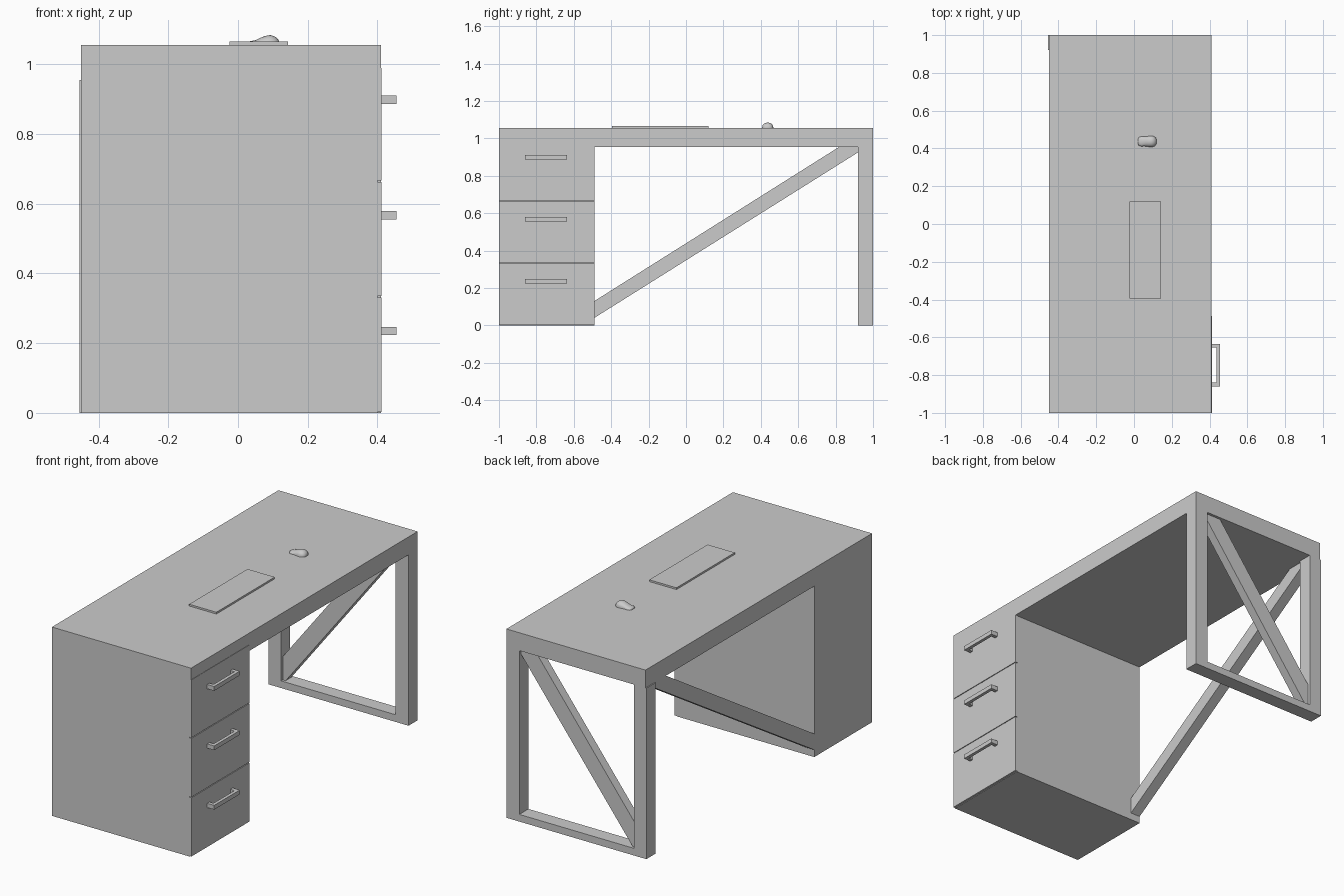
import bpy, bmesh, math

if "Cube" in bpy.data.objects:
    bpy.data.objects.remove(bpy.data.objects["Cube"])


def finish(name, bm):
    bmesh.ops.recalc_face_normals(bm, faces=bm.faces)
    me = bpy.data.meshes.new(name)
    bm.to_mesh(me)
    bm.free()
    ob = bpy.data.objects.new(name, me)
    bpy.context.collection.objects.link(ob)
    return ob


def box(name, x, y, z):
    """Box from (min, max) ranges."""
    bm = bmesh.new()
    bmesh.ops.create_cube(bm, size=1)
    for v in bm.verts:
        for i, r in enumerate((x, y, z)):
            v.co[i] = r[0] if v.co[i] < 0 else r[1]
    return finish(name, bm)


def prism(name, pts, offset):
    """Extrude a planar polygon by an offset vector."""
    bm = bmesh.new()
    face = bm.faces.new([bm.verts.new(p) for p in pts])
    ext = bmesh.ops.extrude_face_region(bm, geom=[face], use_keep_orig=True)
    moved = [g for g in ext["geom"] if isinstance(g, bmesh.types.BMVert)]
    bmesh.ops.translate(bm, verts=moved, vec=offset)
    return finish(name, bm)


BACK, FRONT, UNDER, TOP = -0.45, 0.41, 0.955, 1.055

# Desktop and drawer cabinet
box("desktop", (BACK, FRONT), (-1, 1), (UNDER, TOP))
box("cabinet", (BACK, 0.40), (-1, -0.49), (0, UNDER))

# Drawer fronts and U-shaped handles
for i, (z0, z1) in enumerate(((0.003, 0.331), (0.335, 0.663), (0.667, 0.99)), 1):
    box(f"drawer_front_{i}", (0.395, 0.412), (-1, -0.488), (z0, z1))
    zc = 0.235 + (i - 1) * 0.332
    handle = [(0.412, -0.86), (0.455, -0.86), (0.455, -0.635), (0.412, -0.635),
              (0.412, -0.655), (0.437, -0.655), (0.437, -0.84), (0.412, -0.84)]
    prism(f"drawer_handle_{i}", [(x, y, zc - 0.012) for x, y in handle], (0, 0, 0.024))

# End leg frame: two posts, floor rail and diagonal
box("front_leg", (0.33, FRONT), (0.92, 1), (0, UNDER))
box("back_leg", (-0.455, -0.378), (0.92, 1), (0, UNDER))
box("floor_rail", (-0.378, 0.33), (0.92, 1), (0, 0.04))
diag = [(0.33, UNDER), (0.23, UNDER), (-0.378, 0.17), (-0.378, 0.04), (-0.36, 0.04), (0.33, 0.93)]
prism("end_brace", [(x, 0.935, z) for x, z in diag], (0, 0.05, 0))

# Long diagonal brace along the back
long = [(-0.49, 0.04), (-0.49, 0.13), (0.82, UNDER), (0.92, UNDER), (0.92, 0.925)]
prism("back_brace", [(BACK, y, z) for y, z in long], (0.06, 0, 0))

# Keyboard
box("keyboard", (-0.025, 0.143), (-0.395, 0.12), (TOP, 1.065))

# Mouse: half-round sections lofted along x, (x, half width, height)
sections = [(0.021, 0.012, 0.006), (0.026, 0.022, 0.010), (0.038, 0.026, 0.012),
            (0.052, 0.025, 0.015), (0.066, 0.026, 0.022), (0.080, 0.029, 0.027),
            (0.093, 0.030, 0.029), (0.106, 0.027, 0.025), (0.115, 0.020, 0.017),
            (0.119, 0.010, 0.009)]
bm = bmesh.new()
n = 12
rings = [[bm.verts.new((x, 0.437 + w * math.cos(math.pi * k / n),
                        TOP + h * math.sin(math.pi * k / n) ** 0.8))
          for k in range(n + 1)] for x, w, h in sections]
for a, b in zip(rings, rings[1:]):
    for k in range(n + 1):
        j = (k + 1) % (n + 1)
        bm.faces.new((a[k], a[j], b[j], b[k]))
bm.faces.new(rings[0])
bm.faces.new(rings[-1])
mouse = finish("mouse", bm)
bpy.context.view_layer.objects.active = mouse
mouse.select_set(True)
bpy.ops.object.shade_smooth_by_angle(angle=math.radians(50))
